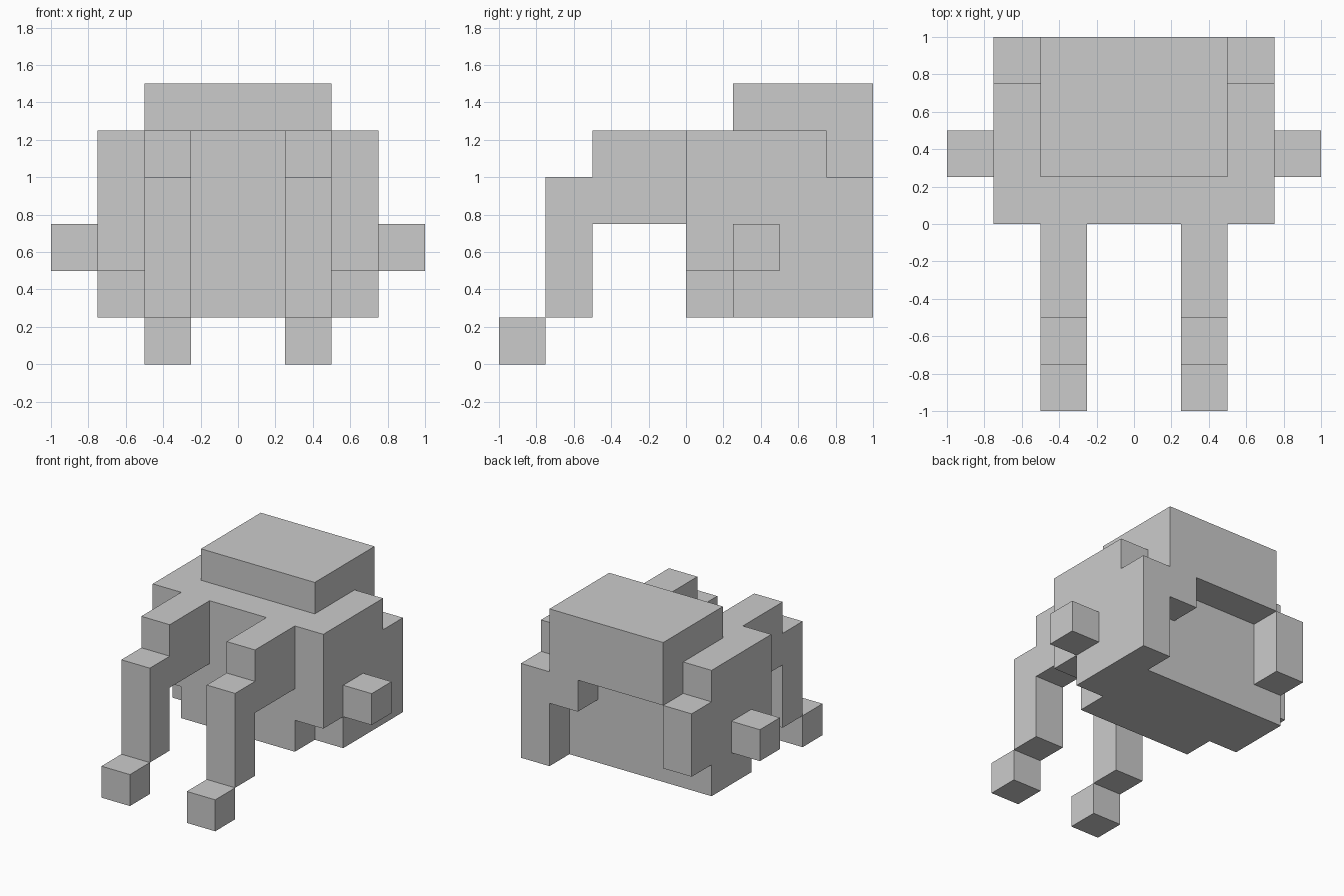
import bpy
import bmesh

if "Cube" in bpy.data.objects:
    bpy.data.objects.remove(bpy.data.objects["Cube"])


def prism(name, x0, x1, profile):
    """Extrude a side (y, z) profile along x from x0 to x1."""
    bm = bmesh.new()
    face = bm.faces.new([bm.verts.new((x0, y, z)) for y, z in profile])
    ext = bmesh.ops.extrude_face_region(bm, geom=[face])
    verts = [v for v in ext["geom"] if isinstance(v, bmesh.types.BMVert)]
    bmesh.ops.translate(bm, verts=verts, vec=(x1 - x0, 0, 0))
    bmesh.ops.recalc_face_normals(bm, faces=bm.faces)
    mesh = bpy.data.meshes.new(name)
    bm.to_mesh(mesh)
    bm.free()
    obj = bpy.data.objects.new(name, mesh)
    bpy.context.collection.objects.link(obj)
    return obj


def rect(y0, y1, z0, z1):
    return [(y0, z0), (y1, z0), (y1, z1), (y0, z1)]


# Central body block
prism("body", -0.5, 0.5, rect(0, 0.75, 0.25, 1.25))

# Raised cap with a lip hanging down the back
prism("cap", -0.5, 0.5, [(0.25, 1.25), (0.75, 1.25), (0.75, 1),
                         (1, 1), (1, 1.5), (0.25, 1.5)])

# Small tab under the lip, on the right only
prism("back_tab", 0.25, 0.5, rect(0.75, 1, 0.75, 1))

# Side panels: notched low at the front and high at the back;
# the left one is also notched low at the back
front_low = [(0, 0.5), (0.25, 0.5), (0.25, 0.25)]
back_high = [(1, 1), (0.75, 1), (0.75, 1.25), (0, 1.25)]
prism("side_panel_right", 0.5, 0.75, front_low + [(1, 0.25)] + back_high)
prism("side_panel_left", -0.75, -0.5,
      front_low + [(0.75, 0.25), (0.75, 0.5), (1, 0.5)] + back_high)

# Mirrored limbs: inner x, outer x, side profile
limbs = {
    "arm": (0.75, 1.0, rect(0.25, 0.5, 0.5, 0.75)),
    "leg": (0.25, 0.5, [(0, 0.75), (0, 1.25), (-0.5, 1.25), (-0.5, 1),
                        (-0.75, 1), (-0.75, 0.25), (-0.5, 0.25), (-0.5, 0.75)]),
    "foot": (0.25, 0.5, rect(-1, -0.75, 0, 0.25)),
}
for side, s in (("right", 1), ("left", -1)):
    for part, (inner, outer, profile) in limbs.items():
        prism(f"{part}_{side}", s * inner, s * outer, profile)
